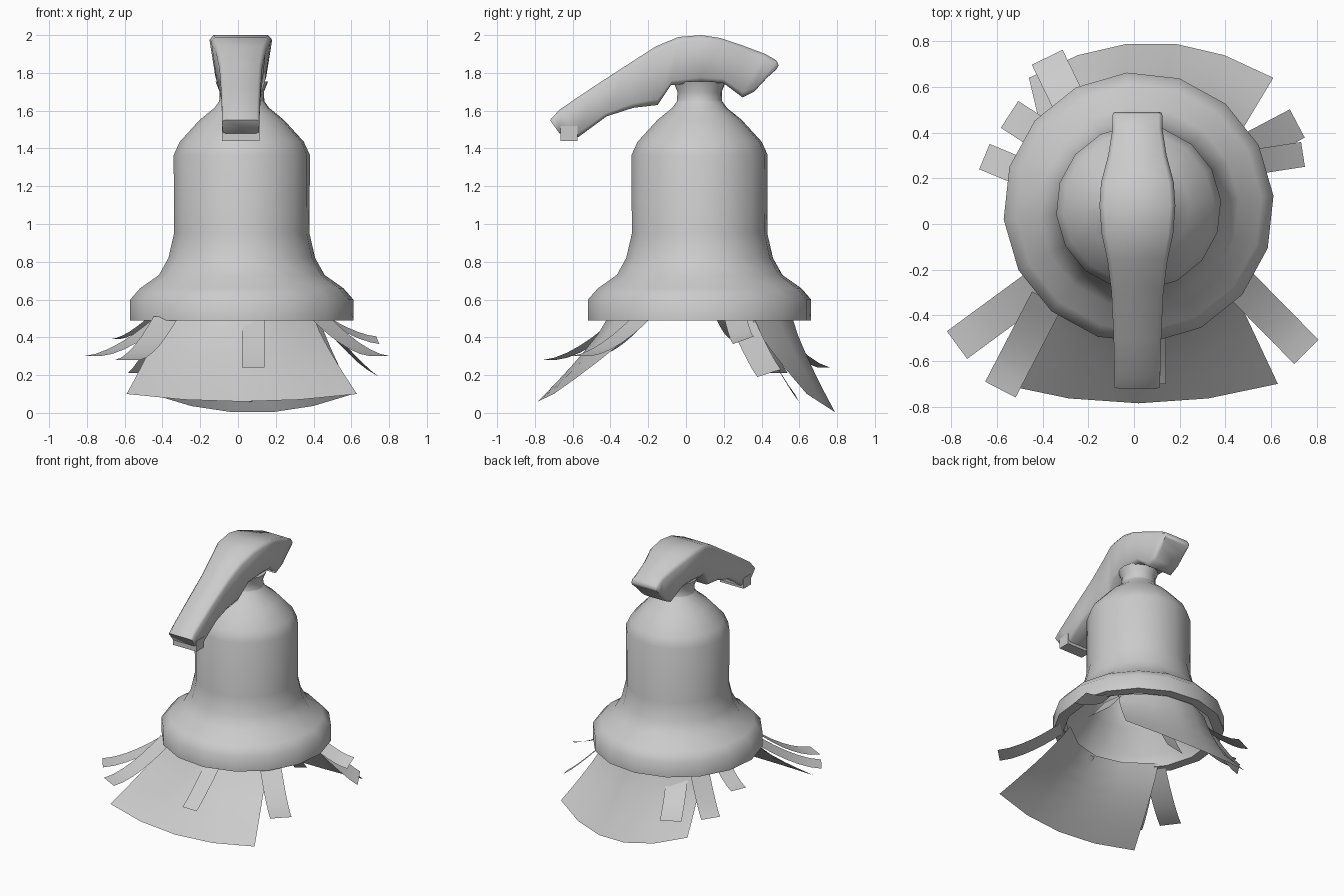
import bpy, bmesh, math
from mathutils import Vector

if "Cube" in bpy.data.objects:
    bpy.data.objects.remove(bpy.data.objects["Cube"])

grey = bpy.data.materials.new("plain grey")
grey.use_nodes = True
grey.diffuse_color = (0.6, 0.6, 0.6, 1)
grey.node_tree.nodes["Principled BSDF"].inputs["Base Color"].default_value = (0.6, 0.6, 0.6, 1)

CX, CY = 0.02, 0.072  # bell axis


def finish(name, bm, angle=50):
    bmesh.ops.recalc_face_normals(bm, faces=bm.faces)
    mesh = bpy.data.meshes.new(name)
    bm.to_mesh(mesh)
    bm.free()
    mesh.materials.append(grey)
    obj = bpy.data.objects.new(name, mesh)
    bpy.context.collection.objects.link(obj)
    bpy.ops.object.select_all(action='DESELECT')
    obj.select_set(True)
    bpy.context.view_layer.objects.active = obj
    bpy.ops.object.shade_smooth_by_angle(angle=math.radians(angle))


def skin(bm, rows, closed):
    """Join successive rows of points with quads."""
    rows = [[bm.verts.new(p) for p in row] for row in rows]
    n = len(rows[0])
    for a, b in zip(rows, rows[1:]):
        for i in range(n if closed else n - 1):
            j = (i + 1) % n
            bm.faces.new((a[i], a[j], b[j], b[i]))
    return rows


# Bell: lathed outer wall, rim and hollow inside
def lathe(name, profile, sides=16):
    bm = bmesh.new()
    turn = [math.radians(5) + math.tau * i / sides for i in range(sides)]
    rows = skin(bm, [[(CX + r * math.cos(a), CY + r * math.sin(a), z) for a in turn]
                     for r, z in profile], True)
    bm.faces.new(rows[0])
    bm.faces.new(rows[-1])
    finish(name, bm)


lathe("bell", [(0.12, 1.65), (0.145, 1.615), (0.225, 1.55), (0.33, 1.435), (0.362, 1.365),
               (0.36, 0.95), (0.39, 0.82), (0.44, 0.73), (0.54, 0.66), (0.593, 0.6),
               (0.593, 0.49), (0.52, 0.49), (0.5, 0.58), (0.37, 0.72), (0.32, 0.9),
               (0.32, 1.34), (0.1, 1.56)])
lathe("neck", [(0.14, 1.61), (0.12, 1.65), (0.118, 1.7), (0.14, 1.755)])

# Handle: rounded sections (top y, top z, bottom y, bottom z, top and bottom half width)
sections = [
    (-0.72, 1.55, -0.67, 1.48, 0.1, 0.095),
    (-0.67, 1.605, -0.57, 1.46, 0.1, 0.095),
    (-0.5, 1.72, -0.42, 1.57, 0.105, 0.10),
    (-0.3, 1.85, -0.28, 1.615, 0.115, 0.10),
    (-0.16, 1.94, -0.15, 1.63, 0.135, 0.10),
    (-0.04, 1.99, -0.08, 1.735, 0.16, 0.125),
    (0.08, 2.0, 0.08, 1.75, 0.17, 0.13),
    (0.18, 1.985, 0.2, 1.745, 0.163, 0.125),
    (0.3, 1.945, 0.3, 1.67, 0.13, 0.11),
    (0.42, 1.9, 0.36, 1.7, 0.11, 0.105),
    (0.48, 1.865, 0.43, 1.775, 0.11, 0.105),
    (0.49, 1.84, 0.48, 1.82, 0.105, 0.105),
]
outline = [(1, 0.1), (1, 0.9), (0.85, 1), (-0.85, 1), (-1, 0.9), (-1, 0.1), (-0.85, 0), (0.85, 0)]
bm = bmesh.new()
rows = []
for ty, tz, by, bz, tw, bw in sections:
    rows.append([(0.015 + s * (bw + (tw - bw) * h), by + (ty - by) * h, bz + (tz - bz) * h)
                 for s, h in outline])
ends = skin(bm, rows, True)
bm.faces.new(ends[0])
bm.faces.new(ends[-1])
finish("handle", bm, 70)

# Small stop under the handle tip
bm = bmesh.new()
bmesh.ops.create_cube(bm, size=1)
for v in bm.verts:
    v.co = Vector((0.015 + v.co.x * 0.2, -0.62 + v.co.y * 0.09, 1.48 + v.co.z * 0.08))
finish("handle_tip_stop", bm)


# Flared sheets hanging below the rim, front and back
def sheet(name, top, bottom, parts):
    """Each edge: centre x, half width, y, y bend, z, z rise at the corners."""
    def point(edge, u):
        x, w, y, bend, z, rise = edge
        return Vector((x + w * u, y + bend * u * u, z + rise * u * u))

    def flared(u, t):
        p = point(top, u).lerp(point(bottom, u), t ** 1.2)
        p.z = point(top, u).lerp(point(bottom, u), t).z
        return p
    bm = bmesh.new()
    us = [2 * i / parts - 1 for i in range(parts + 1)]
    skin(bm, [[flared(u, t / 5) for u in us] for t in range(6)], False)
    finish(name, bm)


sheet("front_sheet", (0.0, 0.40, -0.41, 0.2, 0.51, 0), (0.02, 0.61, -0.785, 0.085, 0.06, 0.04), 4)
sheet("back_sheet", (0.02, 0.41, 0.57, -0.23, 0.51, 0), (0.075, 0.535, 0.795, -0.155, 0.0, 0.1), 5)


# Loose curved strips around the rim
def strip(name, start, end, width, bend=1.6, tilt=0.0):
    a, b = Vector(start), Vector(end)
    d = (b - a).to_2d().normalized()
    side = Vector((-d.y * width, d.x * width, tilt)) / 2
    bm = bmesh.new()
    rows = []
    for i in range(7):
        t = i / 6
        c = a.lerp(b, t)
        c.z = a.z + (b.z - a.z) * (1 - (1 - t) ** bend)
        rows.append([c - side, c + side])
    skin(bm, rows, False)
    finish(name, bm)


strip("strip_front_right", (0.42, -0.22, 0.52), (0.755, -0.56, 0.30), 0.15)
strip("strip_front_left", (-0.38, -0.24, 0.52), (-0.775, -0.53, 0.30), 0.15)
strip("strip_front_left_inner", (-0.38, -0.33, 0.51), (-0.585, -0.725, 0.28), 0.15)
strip("strip_front", (0.08, -0.40, 0.49), (0.08, -0.70, 0.24), 0.12, 1.12)
strip("strip_right_upper", (0.45, 0.26, 0.51), (0.74, 0.305, 0.385), 0.11, 1.5, 0.04)
strip("strip_right_lower", (0.43, 0.29, 0.5), (0.715, 0.44, 0.21), 0.14, 1.15, 0.04)
strip("strip_back_left", (-0.22, 0.40, 0.51), (-0.38, 0.73, 0.24), 0.15, 1.4)
strip("strip_left_lower", (-0.36, 0.36, 0.5), (-0.545, 0.48, 0.21), 0.14, 1.2)
strip("strip_left_upper", (-0.45, 0.21, 0.51), (-0.655, 0.295, 0.39), 0.12)
strip("strip_back_inner", (0.08, 0.36, 0.46), (0.12, 0.59, 0.075), 0.12, 1.1, -0.04)
